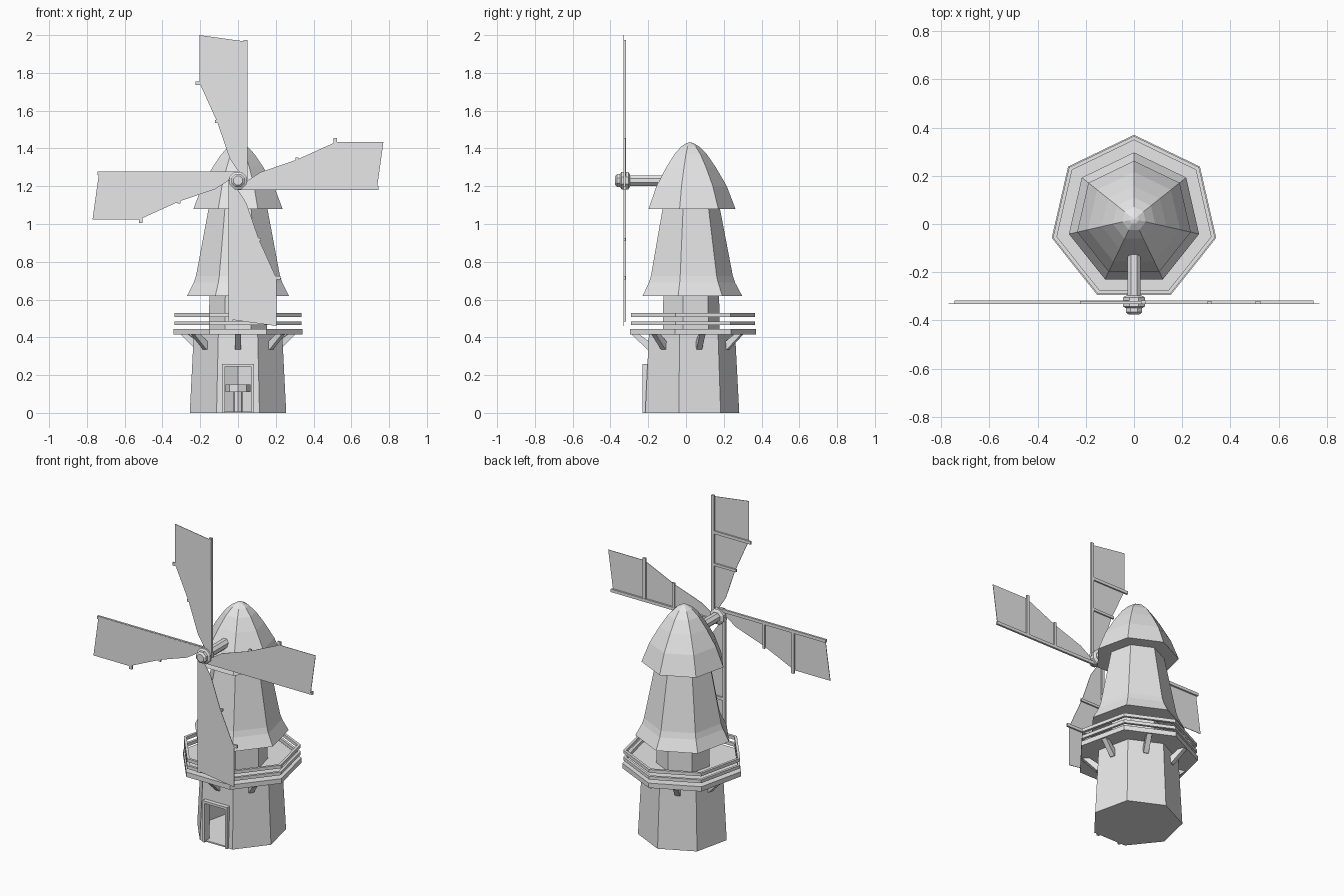
import bpy, bmesh, math
from mathutils import Matrix, Vector

if "Cube" in bpy.data.objects:
    bpy.data.objects.remove(bpy.data.objects["Cube"])

CY = 0.02          # tower axis
N = 7              # tower sides
HUB = Vector((0, 0, 1.23))
grey = bpy.data.materials.new("plain grey")
grey.diffuse_color = (0.8, 0.8, 0.8, 1)
grey.use_nodes = True
grey.node_tree.nodes["Principled BSDF"].inputs["Base Color"].default_value = grey.diffuse_color


def finish(name, bm):
    bmesh.ops.recalc_face_normals(bm, faces=bm.faces)
    me = bpy.data.meshes.new(name)
    bm.to_mesh(me)
    bm.free()
    me.materials.append(grey)
    ob = bpy.data.objects.new(name, me)
    bpy.context.collection.objects.link(ob)
    return ob


def lathe(name, profile, n=N, start=math.pi / 2, closed=False, matrix=Matrix.Translation((0, CY, 0))):
    """Sweep (radius, height) points round an n-sided axis."""
    bm = bmesh.new()
    rings = [[bm.verts.new((r * math.cos(start + 2 * math.pi * i / n),
                            r * math.sin(start + 2 * math.pi * i / n), z))
              for i in range(n)] for r, z in profile]
    pairs = list(zip(rings, rings[1:])) + ([(rings[-1], rings[0])] if closed else [])
    for a, b in pairs:
        for i in range(n):
            j = (i + 1) % n
            bm.faces.new((a[i], a[j], b[j], b[i]))
    if not closed:
        bm.faces.new(rings[0])
        bm.faces.new(rings[-1])
    bm.transform(matrix)
    return finish(name, bm)


def prism(name, outline, y0, y1, matrix=Matrix()):
    """Extrude an (x, z) outline along y."""
    bm = bmesh.new()
    f = bm.faces.new([bm.verts.new((x, y0, z)) for x, z in outline])
    ext = bmesh.ops.extrude_face_region(bm, geom=[f])["geom"]
    bmesh.ops.translate(bm, vec=(0, y1 - y0, 0),
                        verts=[v for v in ext if isinstance(v, bmesh.types.BMVert)])
    bm.transform(matrix)
    return finish(name, bm)


def box(name, x0, x1, y0, y1, z0, z1, matrix=Matrix()):
    return prism(name, [(x0, z0), (x1, z0), (x1, z1), (x0, z1)], y0, y1, matrix)


def cut(ob, cutter):
    m = ob.modifiers.new("cut", "BOOLEAN")
    m.operation, m.solver, m.object = "DIFFERENCE", "EXACT", cutter
    cutter.hide_render = True
    cutter.hide_viewport = True


# Lower tower, hollow with a doorway
base = lathe("lower_tower", [(0.262, 0), (0.24, 0.42)])
cut(base, lathe("room_cutter", [(0.225, 0.008), (0.21, 0.39)]))
cut(base, box("doorway_cutter", -0.07, 0.07, -0.4, -0.1, 0.008, 0.25))

# Door frame
for x in (-0.085, 0.07):
    box("door_post", x, x + 0.015, -0.23, -0.18, 0, 0.255)
box("door_lintel", -0.085, 0.085, -0.23, -0.18, 0.245, 0.26)

# Millstone on a post inside the room
lathe("millstone_post", [(0.025, 0.005), (0.025, 0.12)], 8)
lathe("millstone", [(0.065, 0.11), (0.065, 0.15)], 8)

# Deck, two rails and braces
lathe("deck", [(0.35, 0.415), (0.35, 0.445)])
for z in (0.465, 0.508):
    lathe("rail", [(0.328, z), (0.345, z), (0.345, z + 0.02), (0.328, z + 0.02)], closed=True)
for i in range(N):
    m = Matrix.Translation((0, CY, 0)) @ Matrix.Rotation(-math.pi / 2 + 2 * math.pi * i / N, 4, "Z")
    prism("deck_brace", [(0.205, 0.335), (0.225, 0.335), (0.31, 0.418), (0.27, 0.418), (0.205, 0.37)],
          -0.015, 0.015, m)

# Upper tower and cap
lathe("tower_neck", [(0.158, 0.44), (0.155, 0.65)])
lathe("upper_tower", [(0.277, 0.62), (0.24, 0.69), (0.228, 0.725), (0.158, 1.09)])
lathe("cap", [(0.242, 1.08), (0.196, 1.2), (0.138, 1.3), (0.09, 1.37), (0.05, 1.41), (0.02, 1.428), (0.004, 1.432)])

# Shaft and hub along y
along_y = Matrix.Translation(HUB) @ Matrix.Rotation(math.pi / 2, 4, "X")
lathe("shaft", [(0.03, 0.05), (0.03, 0.31)], 8, math.pi / 8, matrix=along_y)
lathe("hub", [(0.035, 0.297), (0.05, 0.305), (0.05, 0.342), (0.035, 0.35)], 8, math.pi / 8, matrix=along_y)
lathe("hub_nose", [(0.037, 0.34), (0.037, 0.365), (0.025, 0.375)], 8, math.pi / 8, matrix=along_y)

# Four sails, each with a spar and two cross bars
cloth = [(0.045, 0.03), (0.047, 0.735), (-0.205, 0.77), (-0.205, 0.52), (-0.11, 0.31), (-0.045, 0.12), (0.0, 0.05)]
for i in range(4):
    m = Matrix.Translation(HUB) @ Matrix.Rotation(i * math.pi / 2, 4, "Y")
    prism("sail_cloth", cloth, -0.332, -0.329, m)
    box("sail_spar", 0.03, 0.049, -0.331, -0.318, 0.0, 0.745, m)
    box("sail_outer_bar", -0.224, 0.04, -0.331, -0.32, 0.505, 0.524, m)
    box("sail_inner_bar", -0.122, 0.04, -0.331, -0.32, 0.305, 0.321, m)
